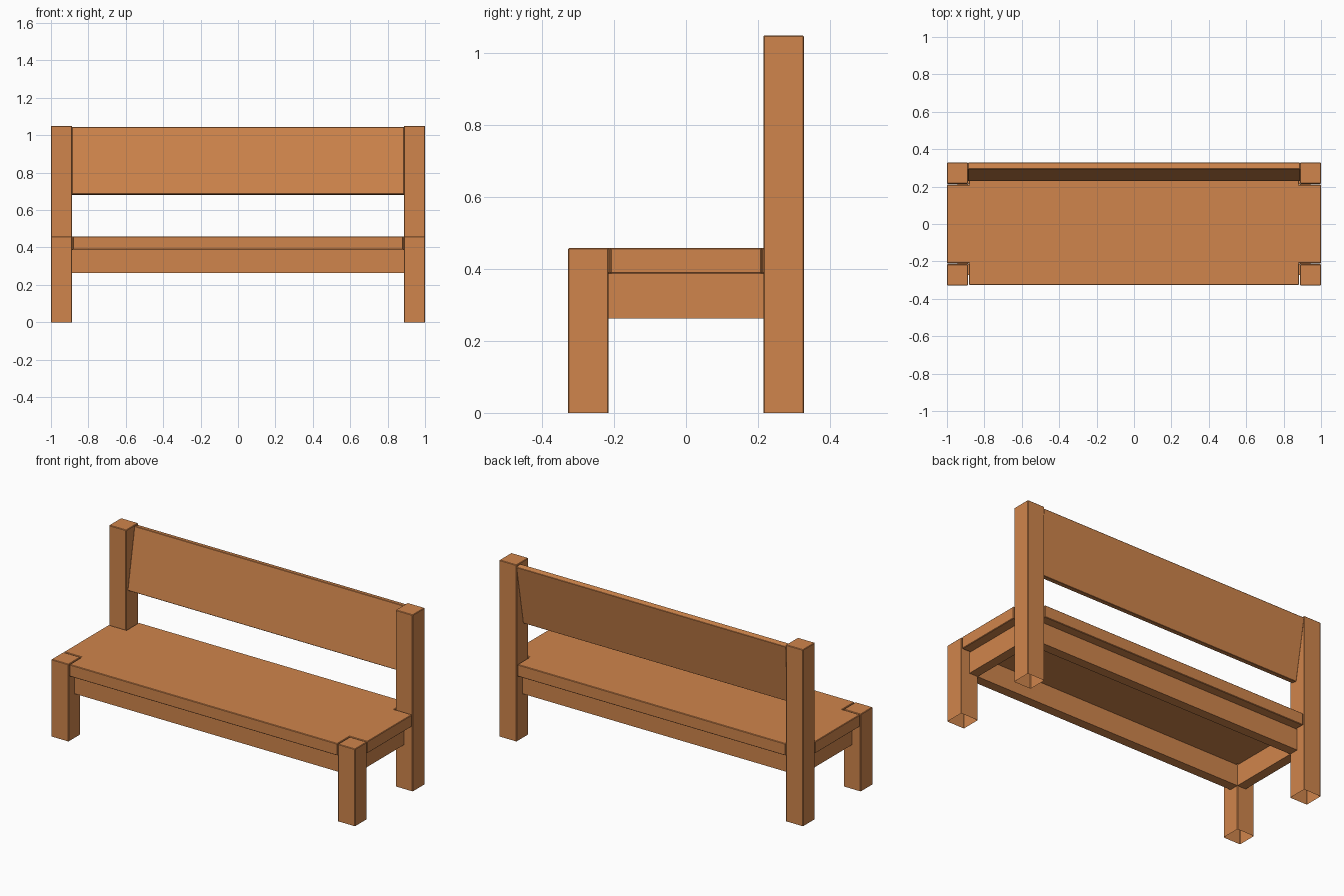
import bpy
import bmesh
import math
from mathutils import Matrix

cube = bpy.data.objects.get("Cube")
if cube:
    bpy.data.objects.remove(cube, do_unlink=True)

wood = bpy.data.materials.new("warm_wood")
wood.use_nodes = True
COLOUR = (0.63, 0.235, 0.072, 1)
wood.diffuse_color = COLOUR
wood.node_tree.nodes["Principled BSDF"].inputs["Base Color"].default_value = COLOUR

HALF_X, HALF_Y, LEG = 1.0, 0.328, 0.113
IN_X, IN_Y = HALF_X - LEG, HALF_Y - LEG      # inner faces of the legs
RAIL = LEG / 2                               # rail thickness
RAIL_LOW, SEAT_LOW, SEAT_TOP, BACK_TOP = 0.263, 0.388, 0.459, 1.05


def finish(name, bm, bevel=0):
    """Turn a bmesh into a wooden object with slightly eased edges."""
    bmesh.ops.recalc_face_normals(bm, faces=bm.faces)
    mesh = bpy.data.meshes.new(name)
    bm.to_mesh(mesh)
    bm.free()
    mesh.materials.append(wood)
    obj = bpy.data.objects.new(name, mesh)
    bpy.context.collection.objects.link(obj)
    if bevel:
        mod = obj.modifiers.new("eased_edges", "BEVEL")
        mod.width = bevel
        mod.segments = 1
    return obj


def box(name, x, y, z, bevel=0, open_bottom=False):
    """Box given by its (low, high) range on each axis."""
    bm = bmesh.new()
    bmesh.ops.create_cube(bm, size=1)
    for v in bm.verts:
        v.co = [r[0] if c < 0 else r[1] for c, r in zip(v.co, (x, y, z))]
    if open_bottom:
        bm.faces.ensure_lookup_table()
        low = min(bm.faces, key=lambda f: f.calc_center_median().z)
        bmesh.ops.delete(bm, geom=[low], context="FACES_ONLY")
    return finish(name, bm, bevel)


# Legs and side rails, mirrored left and right
for side, s in (("left", 1), ("right", -1)):
    leg_x = sorted((s * IN_X, s * HALF_X))
    box(f"front_leg_{side}", leg_x, (-HALF_Y, -IN_Y), (0, SEAT_TOP), 0.003, True)
    box(f"back_post_{side}", leg_x, (IN_Y, HALF_Y), (0, BACK_TOP), 0.003, True)
    rail_x = sorted((s * IN_X, s * (IN_X + RAIL)))
    box(f"side_rail_{side}", rail_x, (-IN_Y, IN_Y), (RAIL_LOW, SEAT_LOW))

# Long rails
for place, s in (("front", -1), ("back", 1)):
    rail_y = sorted((s * IN_Y, s * (IN_Y + RAIL)))
    box(f"{place}_rail", (-IN_X, IN_X), rail_y, (RAIL_LOW, SEAT_LOW))

# Seat board, notched at the corners around the legs
GAP = 0.005
nx, ny = IN_X - GAP, IN_Y - GAP
ex, ey = HALF_X - 0.001, HALF_Y - 0.002
quarter = [(ex, ny), (nx, ny), (nx, ey)]
outline = quarter + [(-x, y) for x, y in reversed(quarter)]
outline += [(-x, -y) for x, y in outline]
bm = bmesh.new()
face = bm.faces.new([bm.verts.new((x, y, SEAT_LOW)) for x, y in outline])
grown = bmesh.ops.extrude_face_region(bm, geom=[face], use_keep_orig=True)
for v in grown["geom"]:
    if isinstance(v, bmesh.types.BMVert):
        v.co.z = SEAT_TOP
finish("seat", bm, 0.003)

# Backrest board, leaning back between the posts
backrest = box("backrest", (-IN_X, IN_X), (-0.018, 0.018), (-0.182, 0.182), 0.002)
backrest.data.transform(Matrix.Rotation(math.radians(-10.2), 4, "X"))
backrest.location = (0, 0.279, 0.862)
